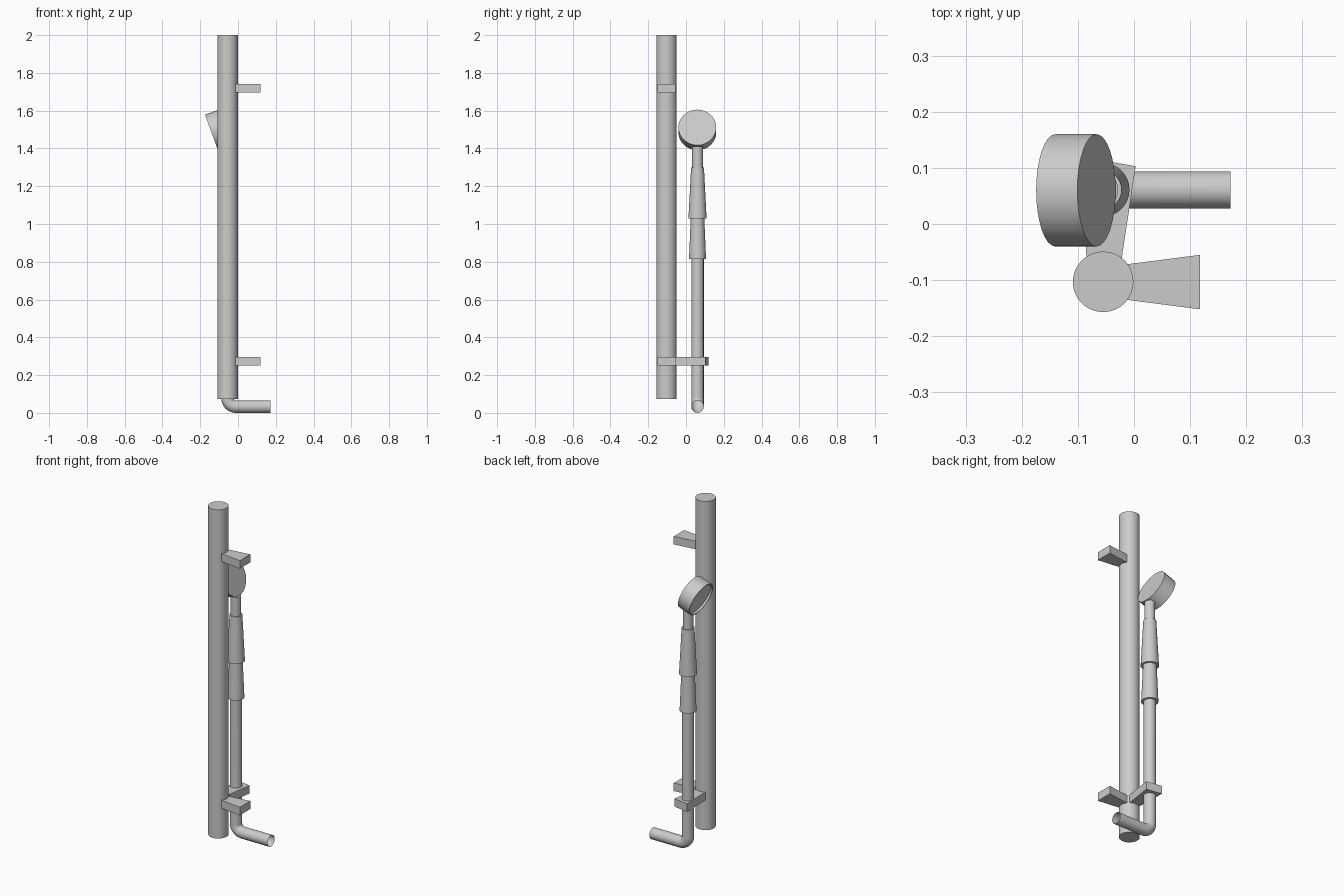
import bpy, bmesh, math
from mathutils import Matrix

if "Cube" in bpy.data.objects:
    bpy.data.objects.remove(bpy.data.objects["Cube"])

POLE = (-0.055, -0.103)   # riser rail axis
HOSE = (-0.056, 0.061)    # hose and handset axis


def finish(name, bm, smooth=True):
    bmesh.ops.recalc_face_normals(bm, faces=bm.faces)
    me = bpy.data.meshes.new(name)
    bm.to_mesh(me)
    bm.free()
    ob = bpy.data.objects.new(name, me)
    bpy.context.collection.objects.link(ob)
    if smooth:
        bpy.ops.object.select_all(action='DESELECT')
        ob.select_set(True)
        bpy.context.view_layer.objects.active = ob
        bpy.ops.object.shade_smooth_by_angle(angle=math.radians(30))
    return ob


def tube(name, xy, z0, z1, r0, r1, sides=32):
    bm = bmesh.new()
    bmesh.ops.create_cone(bm, cap_ends=True, segments=sides, radius1=r0, radius2=r1,
                          depth=z1 - z0,
                          matrix=Matrix.Translation((*xy, (z0 + z1) / 2)))
    return finish(name, bm)


def slab(name, outline, z0, z1):
    bm = bmesh.new()
    face = bm.faces.new([bm.verts.new((x, y, z0)) for x, y in outline])
    top = bmesh.ops.extrude_face_region(bm, geom=[face])['geom']
    bmesh.ops.translate(bm, vec=(0, 0, z1 - z0),
                        verts=[v for v in top if isinstance(v, bmesh.types.BMVert)])
    return finish(name, bm, smooth=False)


# Riser rail
tube("rail", POLE, 0.074, 2.0, 0.054, 0.054)

# Flared wall brackets, upper and lower
wall = [(-0.014, -0.135), (0.118, -0.152), (0.118, -0.055), (-0.014, -0.072)]
for label, z in (("lower", 0.25), ("upper", 1.695)):
    slab(label + "_wall_bracket", wall, z, z + 0.047)

# Flared clip that carries the hose
slab("hose_bracket", [(-0.085, -0.057), (-0.022, -0.062), (0.003, 0.103), (-0.09, 0.119)],
     0.25, 0.297)

# Hose with a rounded elbow at its foot
r, bend = 0.033, 0.045
x, y = HOSE
path = [(x, y, 0.83)]
for i in range(9):
    a = math.pi / 2 * i / 8
    path.append((x + bend * (1 - math.cos(a)), y, r + bend * (1 - math.sin(a))))
path.append((0.172, y, r))
cu = bpy.data.curves.new("hose", 'CURVE')
cu.dimensions = '3D'
cu.bevel_depth = r
cu.bevel_resolution = 6
sp = cu.splines.new('POLY')
sp.points.add(len(path) - 1)
for p, co in zip(sp.points, path):
    p.co = (*co, 1)
bpy.context.collection.objects.link(bpy.data.objects.new("hose", cu))

# Handset grip and neck
tube("lower_grip", HOSE, 0.815, 1.03, 0.045, 0.036)
tube("upper_grip", HOSE, 1.03, 1.30, 0.048, 0.034)
tube("neck", HOSE, 1.30, 1.41, 0.028, 0.028)

# Tilted spray head, with its spray face slightly recessed
bm = bmesh.new()
bmesh.ops.create_cone(bm, cap_ends=True, segments=32, radius1=0.1, radius2=0.1, depth=0.078)
spray = min(bm.faces, key=lambda f: f.calc_center_median().z)
bmesh.ops.inset_region(bm, faces=[spray], thickness=0.006)
inner = bmesh.ops.extrude_face_region(bm, geom=[spray])['geom']
bmesh.ops.delete(bm, geom=[spray], context='FACES_ONLY')
bmesh.ops.translate(bm, vec=(0, 0, 0.012),
                    verts=[v for v in inner if isinstance(v, bmesh.types.BMVert)])
bm.transform(Matrix.Translation((-0.1035, 0.06, 1.498)) @
             Matrix.Rotation(math.radians(70), 4, 'Y'))
finish("spray_head", bm)
